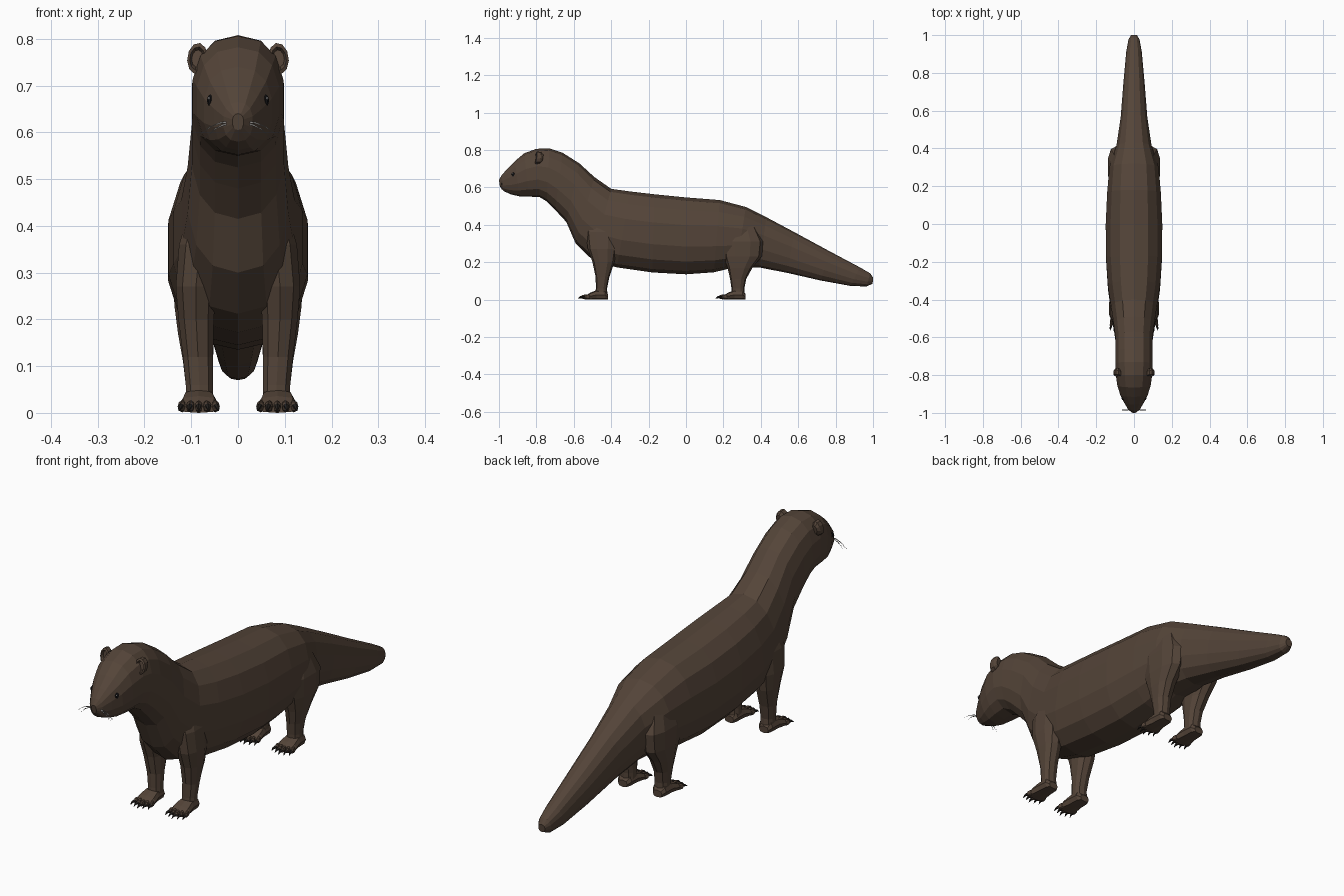
import bpy, bmesh, math
from mathutils import Vector, Matrix

if "Cube" in bpy.data.objects:
    bpy.data.objects.remove(bpy.data.objects["Cube"])


def material(name, rgb):
    m = bpy.data.materials.new(name)
    m.diffuse_color = (*rgb, 1)
    m.use_nodes = True
    m.node_tree.nodes["Principled BSDF"].inputs["Base Color"].default_value = m.diffuse_color
    return m


FUR = material("brown_fur", (0.088, 0.058, 0.040))
CLAW = material("dark_claw", (0.018, 0.015, 0.013))
EYE = material("black_eye", (0.006, 0.006, 0.007))
GLINT = material("white_glint", (0.8, 0.8, 0.8))
WHISKER = material("grey_whisker", (0.22, 0.21, 0.20))


def finish(bm, name, mat):
    bmesh.ops.recalc_face_normals(bm, faces=bm.faces)
    me = bpy.data.meshes.new(name)
    bm.to_mesh(me)
    bm.free()
    me.materials.append(mat)
    ob = bpy.data.objects.new(name, me)
    bpy.context.collection.objects.link(ob)
    return ob


def ring(centre, u, v, n, power=2.0):
    """Superellipse ring around centre, v is the first direction."""
    pts = []
    for i in range(n):
        a = 2 * math.pi * i / n
        s, c = math.sin(a), math.cos(a)
        e = 2 / power
        pts.append(centre + u * math.copysign(abs(s) ** e, s)
                   + v * math.copysign(abs(c) ** e, c))
    return pts


def loft(bm, rings):
    loops = [[bm.verts.new(p) for p in r] for r in rings]
    n = len(loops[0])
    for a, b in zip(loops, loops[1:]):
        for i in range(n):
            j = (i + 1) % n
            bm.faces.new((a[i], a[j], b[j], b[i]))
    bm.faces.new(loops[0])
    bm.faces.new(loops[-1])


def ball(bm, centre, size, rot=Matrix(), seg=8, rows=6):
    m = Matrix.Translation(centre) @ rot @ Matrix.Diagonal((*size, 1))
    bmesh.ops.create_uvsphere(bm, u_segments=seg, v_segments=rows, radius=1, matrix=m)


# Head, neck, trunk and tail: top y, top z, bottom y, bottom z, half width
SPINE = [
    (-1.00, .640, -.995, .605, .012), (-.985, .665, -.975, .580, .032),
    (-.955, .700, -.935, .562, .052), (-.915, .740, -.89, .552, .074),
    (-.865, .782, -.84, .550, .090), (-.80, .806, -.785, .549, .099),
    (-.73, .808, -.745, .525, .100), (-.66, .785, -.70, .480, .100),
    (-.57, .728, -.64, .415, .101), (-.49, .655, -.59, .300, .110),
    (-.40, .592, -.50, .212, .124), (-.30, .578, -.37, .172, .141),
    (-.17, .563, -.18, .145, .152), (0, .546, 0, .135, .153),
    (.18, .532, .15, .146, .145), (.32, .495, .27, .175, .133),
    (.43, .440, .39, .172, .095), (.58, .360, .54, .143, .072),
    (.77, .257, .72, .102, .057), (.93, .172, .88, .073, .042),
    (.985, .140, .965, .070, .030), (1.0, .118, .998, .085, .016),
]
bm = bmesh.new()
rings = []
for ty, tz, by, bz, w in SPINE:
    top, bot = Vector((0, ty, tz)), Vector((0, by, bz))
    rings.append(ring((top + bot) / 2, Vector((w, 0, 0)), (top - bot) / 2, 14, 2.35))
loft(bm, rings)
finish(bm, "body", FUR)

# Leg rings: z, inner x, outer x, front y, back y
FRONT = [(.025, .052, .113, -.485, -.42), (.06, .052, .113, -.482, -.422),
         (.12, .052, .119, -.483, -.410), (.20, .050, .129, -.500, -.383),
         (.27, .045, .135, -.525, -.370), (.36, .035, .128, -.535, -.365),
         (.45, .030, .100, -.500, -.380)]
HIND = [(.025, .052, .113, .245, .312), (.06, .052, .113, .243, .312),
        (.11, .052, .119, .236, .322), (.17, .050, .130, .222, .355),
        (.23, .045, .138, .200, .405), (.31, .035, .141, .190, .415),
        (.40, .030, .115, .220, .370)]
# Paw rings measured from the heel: forward, half width, height
PAW = [(0, .022, .030), (.015, .033, .048), (.06, .036, .050),
       (.095, .043, .036), (.118, .038, .020)]


def leg(name, rows, heel, s):
    bm = bmesh.new()
    loft(bm, [ring(Vector((s * (a + b) / 2, (c + d) / 2, z)),
                   Vector(((b - a) / 2, 0, 0)), Vector((0, (d - c) / 2, 0)), 10, 2.4)
              for z, a, b, c, d in rows])
    finish(bm, name + "_leg", FUR)

    x = s * .084
    bm = bmesh.new()
    loft(bm, [ring(Vector((x, heel - f, h / 2)), Vector((w, 0, 0)),
                   Vector((0, 0, h / 2)), 8, 2.8) for f, w, h in PAW])
    # five toes fan out from the paw
    toes = [(k, x + k * .0175, heel - .122 + abs(k) * .007) for k in (-2, -1, 0, 1, 2)]
    for k, tx, ty in toes:
        ball(bm, (tx, ty, .014), (.0095, .022, .013),
             Matrix.Rotation(k * .1, 4, 'Z'), 6, 4)
    finish(bm, name + "_paw", FUR)

    bm = bmesh.new()
    for k, tx, ty in toes:
        loft(bm, [ring(Vector((tx + k * d * .1, ty - d, z)), Vector((r, 0, 0)),
                       Vector((0, 0, r)), 5)
                  for d, z, r in ((.014, .015, .0065), (.026, .013, .005), (.038, .005, .001))])
    finish(bm, name + "_claws", CLAW)


for side, s in (("left", 1), ("right", -1)):
    leg(side + "_front", FRONT, -.418, s)
    leg(side + "_hind", HIND, .318, s)

    # Rounded ear with a hollowed front
    bm = bmesh.new()
    out = Vector((s * .021, .004, .006))
    up = Vector((-s * .006, .004, .033))
    c = Vector((s * .087, -.788, .758))
    back = Vector((0, .022, 0))
    loft(bm, [ring(c + back * t, out * k, up * k, 10)
              for t, k in ((-.2, .55), (-.75, .75), (-.6, 1), (.4, .95), (1, .55))])
    finish(bm, side + "_ear", FUR)

    # Eye and its small highlight
    bm = bmesh.new()
    ball(bm, (s * .0585, -.922, .668), (.008, .010, .013), Matrix(), 10, 8)
    finish(bm, side + "_eye", EYE)
    bm = bmesh.new()
    ball(bm, (s * .0625, -.930, .673), (.0025, .0025, .003), Matrix(), 6, 4)
    finish(bm, side + "_eye_glint", GLINT)

    # Whiskers arch outward and droop from the muzzle
    bm = bmesh.new()
    for k in range(6):
        reach, drop = .050 + .005 * k, .020 + .004 * (k % 3)
        pts = []
        for t in (0, .33, .66, 1):
            pts.append(Vector((s * (.012 + reach * t), -.984 - .004 * t * (k % 2),
                               .615 + .0015 * k + .012 * t - drop * 1.6 * t * t)))
        loft(bm, [ring(p, Vector((0, r, 0)), Vector((0, 0, r)), 3)
                  for p, r in zip(pts, (.0009, .0009, .0008, .0004))])
    finish(bm, side + "_whiskers", WHISKER)
